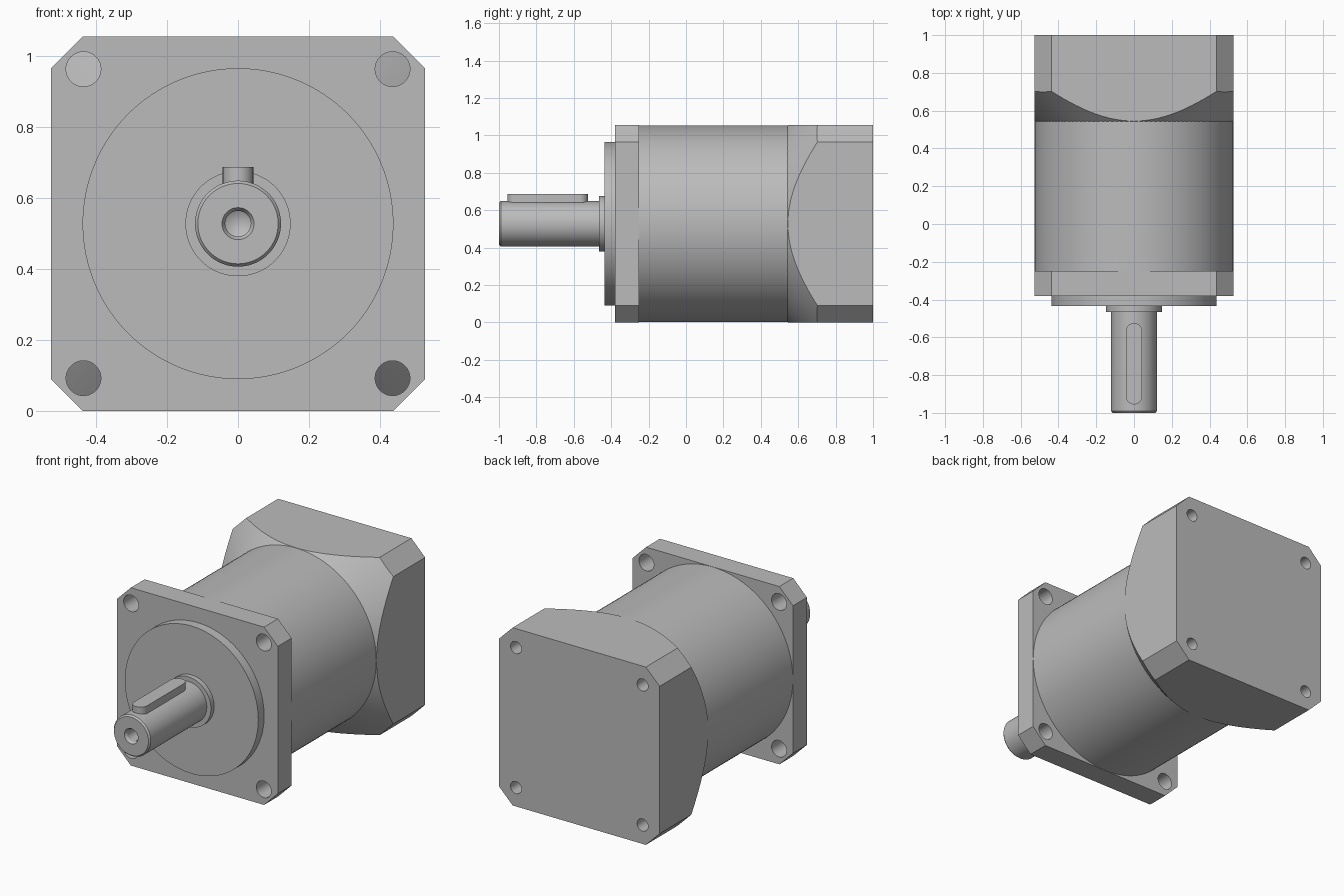
import bpy, bmesh, math
from mathutils import Matrix, Vector

if "Cube" in bpy.data.objects:
    bpy.data.objects.remove(bpy.data.objects["Cube"], do_unlink=True)

HALF = 0.527      # half width of the square plates, also the axis height
CHAMFER = 0.09
AXIS = Matrix.Translation((0, 0, HALF))

steel = bpy.data.materials.new("plain_grey")
steel.use_nodes = True
grey = (0.5, 0.5, 0.5, 1)
steel.diffuse_color = grey
steel.node_tree.nodes["Principled BSDF"].inputs["Base Color"].default_value = grey


def make_object(name, bm):
    bmesh.ops.remove_doubles(bm, verts=bm.verts, dist=1e-5)
    bmesh.ops.recalc_face_normals(bm, faces=bm.faces)
    bm.transform(AXIS)
    mesh = bpy.data.meshes.new(name)
    bm.to_mesh(mesh)
    bm.free()
    mesh.materials.append(steel)
    obj = bpy.data.objects.new(name, mesh)
    bpy.context.collection.objects.link(obj)
    return obj


def lathe(name, profile, steps=128, offset=(0, 0)):
    """Revolve (radius, y) points around the y axis."""
    bm = bmesh.new()
    verts = [bm.verts.new((r, y, 0)) for r, y in profile]
    edges = [bm.edges.new(pair) for pair in zip(verts, verts[1:])]
    bmesh.ops.spin(bm, geom=verts + edges, cent=(0, 0, 0), axis=(0, 1, 0),
                   angle=math.tau, steps=steps)
    bmesh.ops.translate(bm, verts=bm.verts, vec=(offset[0], 0, offset[1]))
    return make_object(name, bm)


def cylinder(name, radius, y0, y1, **options):
    return lathe(name, [(0, y0), (radius, y0), (radius, y1), (0, y1)], **options)


def extrude(name, outline, start, direction):
    """Extrude a flat outline placed at start along direction."""
    bm = bmesh.new()
    face = bm.faces.new([bm.verts.new(Vector(p) + Vector(start)) for p in outline])
    grown = bmesh.ops.extrude_face_region(bm, geom=[face])["geom"]
    bmesh.ops.translate(bm, vec=direction,
                        verts=[g for g in grown if isinstance(g, bmesh.types.BMVert)])
    return make_object(name, bm)


def plate(name, y0, y1):
    """Square plate with chamfered corners."""
    inner = HALF - CHAMFER
    corners = []
    for sx, sz in ((1, 1), (-1, 1), (-1, -1), (1, -1)):
        pair = [(sx * HALF, 0, sz * inner), (sx * inner, 0, sz * HALF)]
        corners += pair if sx * sz > 0 else pair[::-1]
    return extrude(name, corners, (0, y0, 0), (0, y1 - y0, 0))


def boolean(obj, tool, operation):
    mod = obj.modifiers.new("cut", "BOOLEAN")
    mod.operation, mod.object, mod.solver = operation, tool, "EXACT"
    bpy.context.view_layer.objects.active = obj
    bpy.ops.object.modifier_apply(modifier=mod.name)
    bpy.data.objects.remove(tool, do_unlink=True)


def drill_corners(obj, spacing, radius, y0, y1):
    for sx in (-1, 1):
        for sz in (-1, 1):
            hole = cylinder("drill", radius, y0, y1, steps=40,
                            offset=(sx * spacing, sz * spacing))
            boolean(obj, hole, "DIFFERENCE")


# Front mounting flange with through holes
flange = plate("mounting_flange", -0.38, -0.25)
drill_corners(flange, 0.435, 0.049, -0.5, -0.1)

# Round gear housing
housing = cylinder("round_housing", HALF - 0.001, -0.25, 0.56)

# Rear block: chamfered square trimmed by a 45 degree cone, with blind holes
rear = plate("rear_block", 0.5, 1.0)
cone = lathe("cone", [(0, 0.535), (0.517, 0.535), (1.082, 1.1), (0, 1.1)], steps=192)
boolean(rear, cone, "INTERSECT")
drill_corners(rear, 0.415, 0.036, 0.8, 1.1)

# Pilot disc and shaft collar
pilot = cylinder("pilot_disc", 0.4375, -0.435, -0.37)
collar = cylinder("shaft_collar", 0.148, -0.465, -0.43)

# Output shaft with chamfered tip and centre bore
shaft = lathe("output_shaft", [(0, -0.46), (0.121, -0.46), (0.121, -0.99), (0.113, -1),
                               (0.045, -1), (0.036, -0.985), (0.036, -0.88), (0, -0.86)])

# Round-ended shaft key
key_radius, key_front, key_back = 0.043, -0.955, -0.525
outline = []
for i in range(34):
    half = i // 17
    angle = math.pi * (i - half) / 16
    middle = key_front + key_radius if half else key_back - key_radius
    outline.append((key_radius * math.cos(angle), middle + key_radius * math.sin(angle), 0))
key = extrude("shaft_key", outline, (0, 0, 0.08), (0, 0, 0.079))

# Smooth round faces, keep edges crisp
bpy.ops.object.select_all(action="DESELECT")
for obj in (flange, housing, rear, pilot, collar, shaft, key):
    obj.select_set(True)
bpy.context.view_layer.objects.active = housing
bpy.ops.object.shade_smooth_by_angle(angle=math.radians(25))
